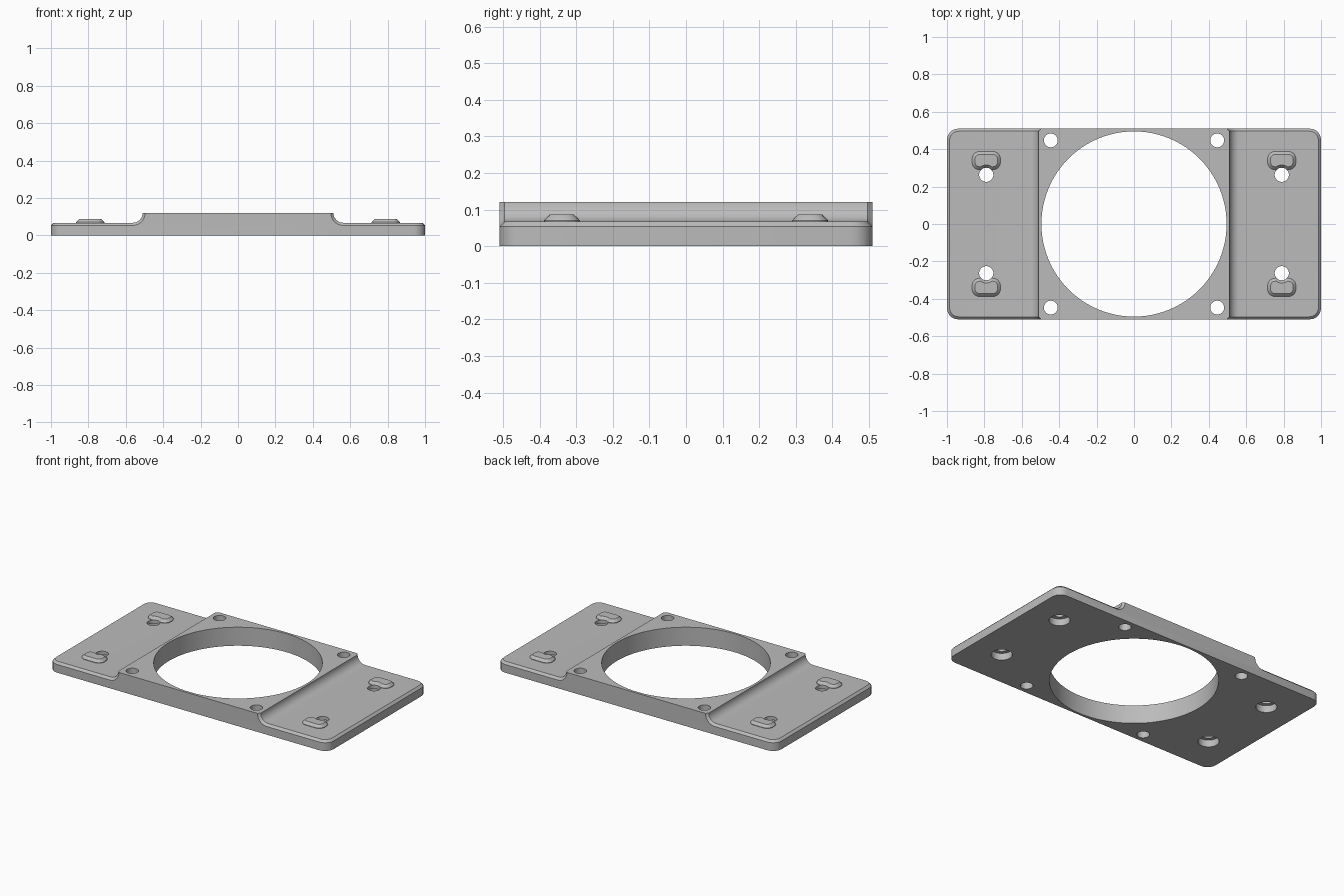
import bpy, bmesh, math

HALF_Y, PLATE_Z, BLOCK_Z, BLOCK_X, FILLET = 0.51, 0.067, 0.12, 0.51, 0.053

if "Cube" in bpy.data.objects:
    bpy.data.objects.remove(bpy.data.objects["Cube"])

grey = bpy.data.materials.new("plain grey")
grey.use_nodes = True
grey.diffuse_color = (0.5, 0.5, 0.5, 1)
grey.node_tree.nodes["Principled BSDF"].inputs["Base Color"].default_value = (0.5, 0.5, 0.5, 1)


def to_object(bm, name):
    bmesh.ops.recalc_face_normals(bm, faces=bm.faces)
    mesh = bpy.data.meshes.new(name)
    bm.to_mesh(mesh)
    bm.free()
    obj = bpy.data.objects.new(name, mesh)
    mesh.materials.append(grey)
    bpy.context.collection.objects.link(obj)
    return obj


def lathe(name, profile, x, y, segments):
    """Closed solid of revolution from (radius, z) pairs, bottom to top."""
    bm = bmesh.new()
    rings = []
    for r, z in profile:
        rings.append([bm.verts.new((x + r * math.cos(2 * math.pi * i / segments),
                                    y + r * math.sin(2 * math.pi * i / segments), z))
                      for i in range(segments)])
    for a, b in zip(rings, rings[1:]):
        for i in range(segments):
            j = (i + 1) % segments
            bm.faces.new((a[i], a[j], b[j], b[i]))
    bm.faces.new(rings[0])
    bm.faces.new(rings[-1])
    return to_object(bm, name)


def combine(target, other, operation):
    mod = target.modifiers.new("combine", 'BOOLEAN')
    mod.operation, mod.solver, mod.object = operation, 'EXACT', other
    bpy.context.view_layer.objects.active = target
    bpy.ops.object.modifier_apply(modifier=mod.name)
    bpy.data.objects.remove(other)


# Stepped plate: side profile with concave fillets, extruded front to back
half = [(1, 0), (1, PLATE_Z)]
for i in range(9):
    a = math.pi / 2 * i / 8
    half.append((BLOCK_X + FILLET - FILLET * math.sin(a), BLOCK_Z - FILLET * math.cos(a)))
profile = half + [(-x, z) for x, z in reversed(half)]
bm = bmesh.new()
face = bm.faces.new([bm.verts.new((x, -HALF_Y, z)) for x, z in profile])
ext = bmesh.ops.extrude_face_region(bm, geom=[face])
bmesh.ops.translate(bm, vec=(0, 2 * HALF_Y, 0),
                    verts=[v for v in ext["geom"] if isinstance(v, bmesh.types.BMVert)])
bmesh.ops.recalc_face_normals(bm, faces=bm.faces)


def middle(e):
    return (e.verts[0].co + e.verts[1].co) / 2


# Rounded outer corners, then a chamfer along the upper rim of the wings
corners = [e for e in bm.edges if abs(middle(e).x) > 0.99 and 0.01 < middle(e).z < 0.06]
bmesh.ops.bevel(bm, geom=corners, offset=0.06, segments=5, profile=0.5, affect='EDGES')
rim = [e for e in bm.edges if 0.06 < middle(e).z < BLOCK_Z - 0.0001
       and (abs(middle(e).x) > 0.99 or e.calc_length() < 0.9)]
bmesh.ops.bevel(bm, geom=rim, offset=0.014, segments=1, affect='EDGES', clamp_overlap=True)
plate = to_object(bm, "mounting_plate")


# Raised pads: rounded rectangles that taper towards the top
def rounded_pad(x, y):
    bm = bmesh.new()
    rings = []
    for inset, z in ((0, 0.05), (0, 0.07), (0.004, 0.075), (0.016, 0.086)):
        ring = []
        r = 0.04 - inset
        for k, (sx, sy) in enumerate(((1, 1), (-1, 1), (-1, -1), (1, -1))):
            for i in range(6):
                a = math.pi / 2 * (k + i / 5)
                ring.append(bm.verts.new((x + sx * 0.036 + r * math.cos(a),
                                          y + sy * 0.009 + r * math.sin(a), z)))
        rings.append(ring)
    for a, b in zip(rings, rings[1:]):
        for i in range(len(a)):
            j = (i + 1) % len(a)
            bm.faces.new((a[i], a[j], b[j], b[i]))
    bm.faces.new(rings[0])
    bm.faces.new(rings[-1])
    return to_object(bm, "raised_pad")


signs = [(sx, sy) for sx in (-1, 1) for sy in (-1, 1)]
for sx, sy in signs:
    combine(plate, rounded_pad(sx * 0.79, sy * 0.339), 'UNION')

# Large central opening, corner holes and counterbored wing holes
combine(plate, lathe("opening", [(0.495, -0.1), (0.495, 0.3)], 0, 0, 96), 'DIFFERENCE')
for sx, sy in signs:
    combine(plate, lathe("corner_hole", [(0.037, -0.1), (0.037, 0.3)],
                         sx * 0.445, sy * 0.447, 32), 'DIFFERENCE')
    bore = [(0.062, -0.1), (0.062, 0.045), (0.038, 0.0451), (0.038, 0.069), (0.054, 0.088), (0.054, 0.2)]
    combine(plate, lathe("wing_hole", bore, sx * 0.79, sy * 0.263, 32), 'DIFFERENCE')

bpy.ops.object.select_all(action='DESELECT')
plate.select_set(True)
bpy.context.view_layer.objects.active = plate
bpy.ops.object.shade_smooth_by_angle(angle=math.radians(25))
